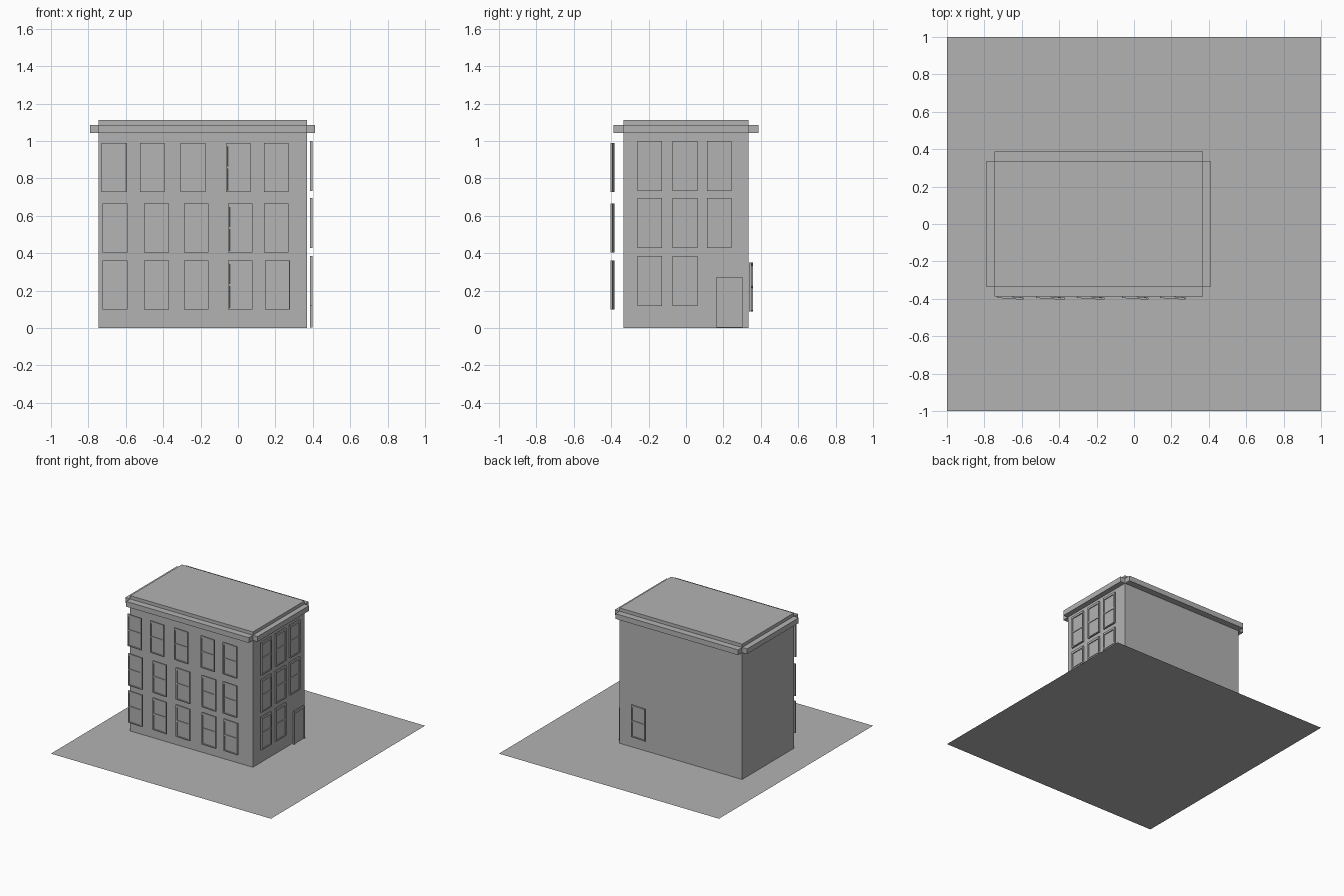
import bpy, bmesh, math
from mathutils import Matrix, Vector

if "Cube" in bpy.data.objects:
    bpy.data.objects.remove(bpy.data.objects["Cube"])

grey = bpy.data.materials.new("plain_grey")
grey.diffuse_color = (0.45, 0.45, 0.45, 1)
grey.use_nodes = True
grey.node_tree.nodes["Principled BSDF"].inputs["Base Color"].default_value = grey.diffuse_color


def build(name, boxes, loc=(0, 0, 0), turn=0.0):
    """One object out of boxes given as (x0, x1, y0, y1, z0, z1)."""
    bm = bmesh.new()
    for x0, x1, y0, y1, z0, z1 in boxes:
        mid = Vector((x0 + x1, y0 + y1, z0 + z1)) / 2
        size = (x1 - x0, y1 - y0, z1 - z0, 1)
        bmesh.ops.create_cube(bm, size=1, matrix=Matrix.Translation(mid) @ Matrix.Diagonal(size))
    mesh = bpy.data.meshes.new(name)
    bm.to_mesh(mesh)
    bm.free()
    mesh.materials.append(grey)
    ob = bpy.data.objects.new(name, mesh)
    ob.location = loc
    ob.rotation_euler.z = math.radians(turn)
    bpy.context.collection.objects.link(ob)
    return ob


def opening(name, loc, turn, w=0.132, h=0.262, bar=True):
    """Frame with a recessed pane; origin at bottom centre, facing -y."""
    a, d = w / 2, 0.006
    bottom = 0.008 if bar else 0.0
    parts = [(-a, -a + 0.01, -d, d, 0, h), (a - 0.01, a, -d, d, 0, h),
             (-a + 0.01, a - 0.01, -d, d, h - 0.018, h),
             (-a + 0.01, a - 0.01, 0.001, d, bottom, h - 0.018)]
    if bar:
        parts += [(-a + 0.01, a - 0.01, -d, d, 0, bottom),
                  (-a + 0.01, a - 0.01, -0.004, 0.001, h / 2 - 0.006, h / 2 + 0.006)]
    build(name, parts, loc, turn)


# flat base plate
bpy.ops.mesh.primitive_plane_add(size=2)
bpy.context.object.name = "base_plate"
bpy.context.object.data.materials.append(grey)

# main block
X0, X1, Y = -0.745, 0.37, 0.335
build("building_body", [(X0, X1, -Y, Y, 0, 1.112)])

# cornice strips with open corners
build("cornice", [(X0, X1, -0.388, -Y, 1.042, 1.085), (X0, X1, Y, 0.388, 1.042, 1.085),
                  (-0.79, X0, -Y, Y, 1.042, 1.085), (X1, 0.413, -Y, Y, 1.042, 1.085)])

# front windows, slightly turned
front_rows = [(0.099, (-0.657, -0.435, -0.223, 0.012, 0.211)),
              (0.404, (-0.657, -0.435, -0.223, 0.012, 0.204)),
              (0.727, (-0.663, -0.459, -0.240, 0.001, 0.204))]
for z, xs in front_rows:
    for x in xs:
        opening("front_window", (x, -0.394, z), -4)

# right side windows
for z, ys in [(0.118, (-0.193, -0.005)), (0.427, (-0.193, -0.005, 0.177)),
              (0.732, (-0.193, -0.005, 0.177))]:
    for y in ys:
        opening("side_window", (0.392, y, z), 90, h=0.268)

# side door and single back window
opening("side_door", (0.392, 0.233, 0.003), 90, w=0.138, h=0.27, bar=False)
opening("back_window", (0.19, 0.348, 0.088), 176)
